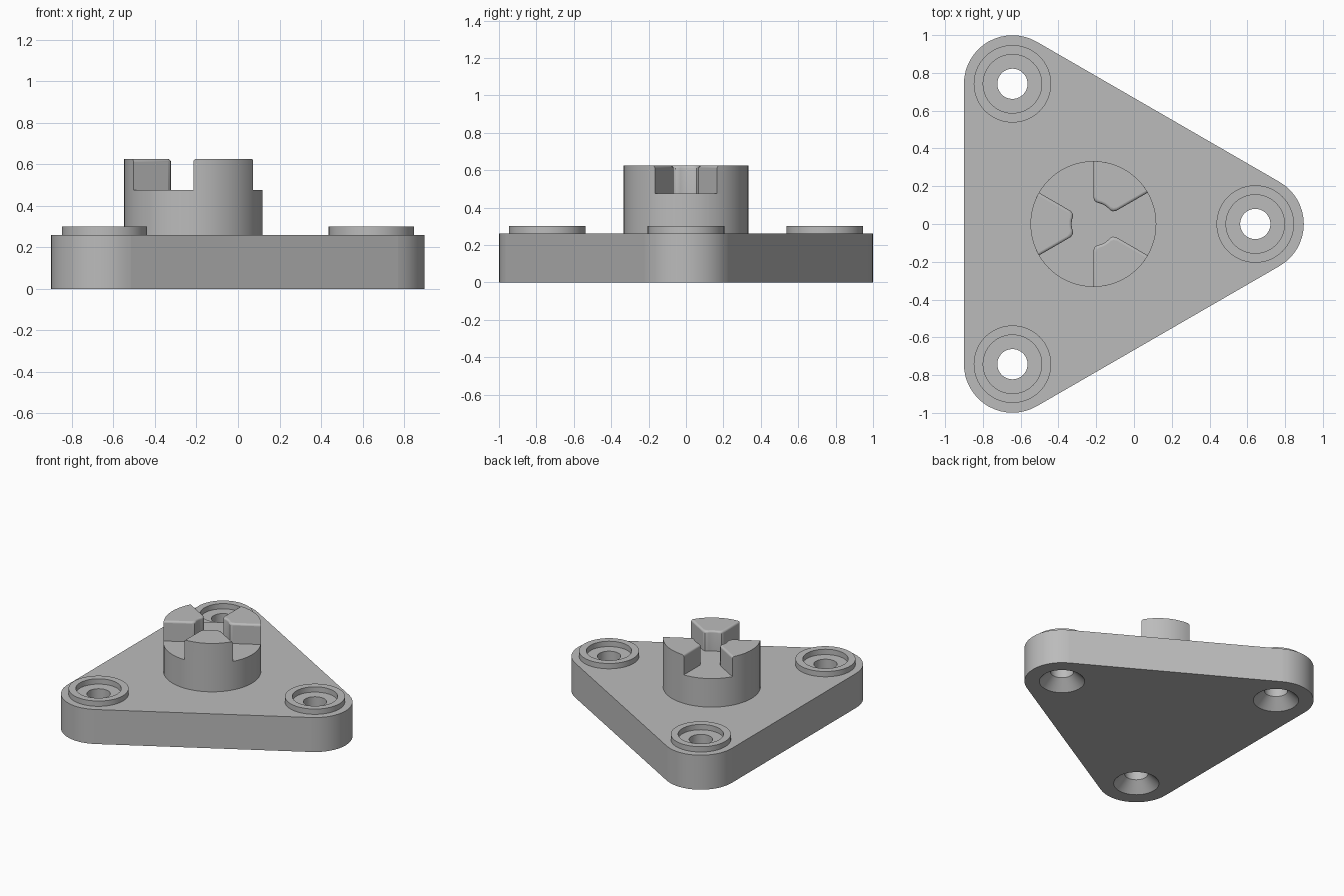
import bpy, bmesh
from math import asin, cos, degrees, radians, sin

if "Cube" in bpy.data.objects:
    bpy.data.objects.remove(bpy.data.objects["Cube"], do_unlink=True)

CX = -0.215                 # triangle centre on the x axis
ARM = 0.857                 # centre to corner hole
PLATE_TOP, FLOOR, JAW_TOP = 0.26, 0.475, 0.625
BOSS_R, FILLET = 0.333, 0.014
CORNERS = (0, 120, 240)

grey = bpy.data.materials.new("plain grey")
grey.use_nodes = True
grey.diffuse_color = (0.5, 0.5, 0.5, 1)
grey.node_tree.nodes["Principled BSDF"].inputs["Base Color"].default_value = (0.5, 0.5, 0.5, 1)


def polar(r, deg, cx=0.0, cy=0.0):
    return cx + r * cos(radians(deg)), cy + r * sin(radians(deg))


def circle(r, centre):
    return [polar(r, k * 5, *centre) for k in range(72)]


def loft(bm, layers):
    """Wall through (outline, z) layers; returns the rings of vertices."""
    rings = [[bm.verts.new((x, y, z)) for x, y in outline] for outline, z in layers]
    for low, high in zip(rings, rings[1:]):
        for i in range(len(low)):
            bm.faces.new((low[i - 1], low[i], high[i], high[i - 1]))
    return rings


def finish(name, bm):
    """Store the mesh, shade its curves smooth and keep its large faces flat."""
    bmesh.ops.recalc_face_normals(bm, faces=bm.faces[:])
    mesh = bpy.data.meshes.new(name)
    bm.to_mesh(mesh)
    bm.free()
    mesh.materials.append(grey)
    obj = bpy.data.objects.new(name, mesh)
    bpy.context.collection.objects.link(obj)
    for other in bpy.context.selected_objects:
        other.select_set(False)
    obj.select_set(True)
    bpy.context.view_layer.objects.active = obj
    bpy.ops.object.shade_smooth_by_angle(angle=radians(32))
    for face in mesh.polygons:
        if face.area > 0.015:
            face.use_smooth = False


def solid(name, layers):
    bm = bmesh.new()
    rings = loft(bm, layers)
    bm.faces.new(rings[0])
    bm.faces.new(rings[-1])
    finish(name, bm)


def jaw_outline(inset, angle):
    """Sixty degree sector with a hollow inner end, inset on all but the outer wall."""
    def at(r, share):
        half = 30 - degrees(asin(inset / r))
        return polar(r, angle + share * half, CX)

    outer = [at(BOSS_R, k / 6) for k in range(-6, 7)]
    inner = [at(0.115 + inset, k / 6) for k in range(4, -5, -1)]
    return (outer + [at(0.14 + inset, 1), at(0.123 + inset, 0.9)] + inner
            + [at(0.123 + inset, -0.9), at(0.14 + inset, -1)])


holes = [polar(ARM, a, CX) for a in CORNERS]

# Rounded triangular plate with countersunk through holes
outline = [polar(0.257, a + k * 7.5, *c)
           for a, c in zip(CORNERS, holes) for k in range(-8, 9)]
bm = bmesh.new()
walls = [loft(bm, [(outline, 0), (outline, PLATE_TOP)])]
for c in holes:
    walls.append(loft(bm, [(circle(0.155, c), 0), (circle(0.08, c), 0.075),
                           (circle(0.08, c), PLATE_TOP)]))
for level in (0, -1):
    border = [bm.edges.get((rings[level][i - 1], rings[level][i]))
              for rings in walls for i in range(len(rings[level]))]
    bmesh.ops.triangle_fill(bm, edges=border, use_beauty=True, normal=(0, 0, 1))
finish("base_plate", bm)

# Raised rim around each hole
for c, label in zip(holes, ("left", "back_right", "front_right")):
    bm = bmesh.new()
    loft(bm, [(circle(r, c), z) for r, z in ((0.155, PLATE_TOP), (0.155, 0.3),
                                             (0.205, 0.3), (0.205, PLATE_TOP))])
    finish(label + "_hole_rim", bm)

# Central boss carrying three jaws with softened inner edges
boss_ring = circle(BOSS_R, (CX, 0))
solid("coupling_boss", [(boss_ring, PLATE_TOP), (boss_ring, FLOOR)])
for a, label in zip(CORNERS, ("back", "right", "front")):
    layers = [(jaw_outline(0, a + 60), FLOOR)]
    for step in range(5):
        t = radians(step * 22.5)
        layers.append((jaw_outline(FILLET * (1 - cos(t)), a + 60),
                       JAW_TOP - FILLET * (1 - sin(t))))
    solid(label + "_jaw", layers)
